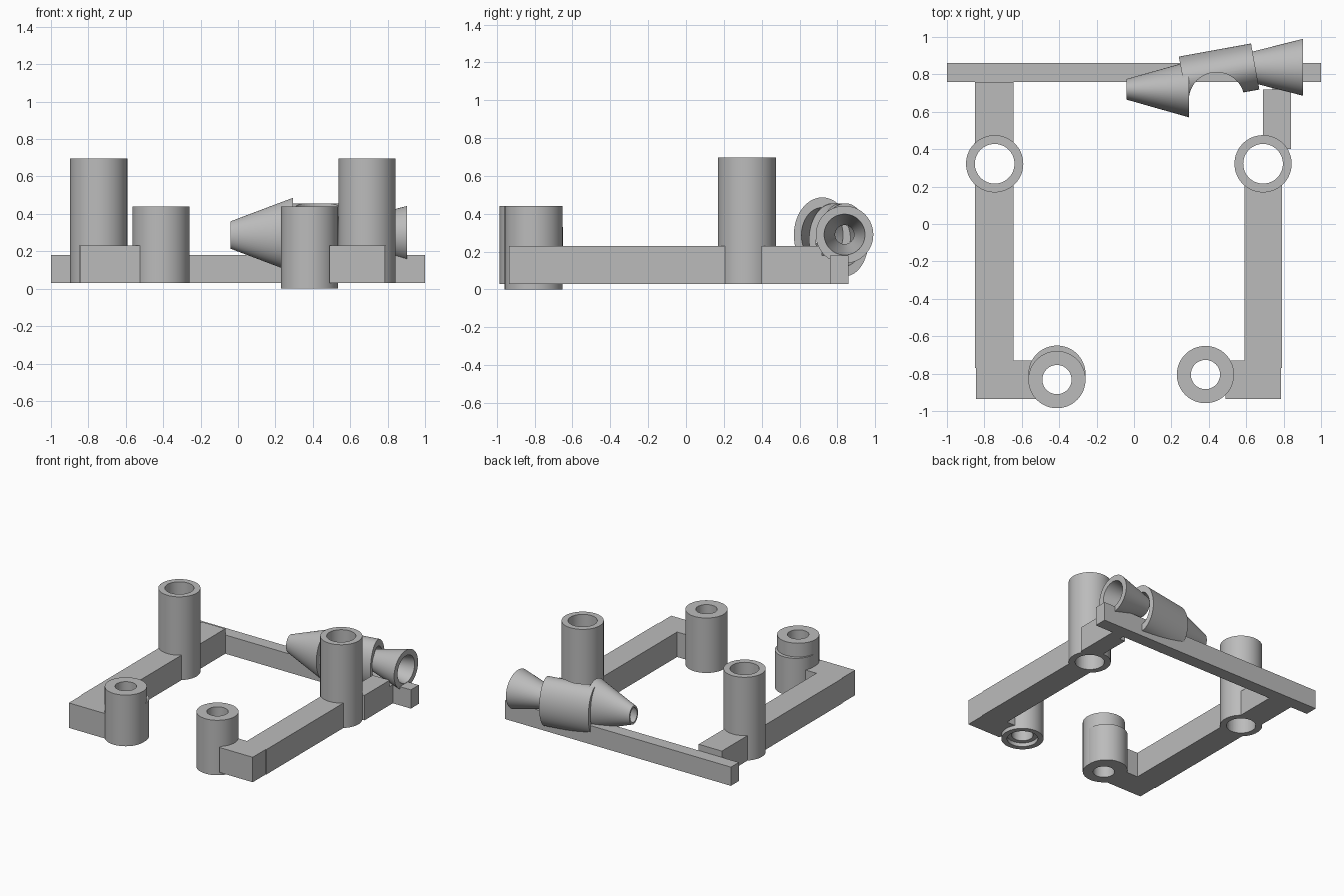
import bpy, bmesh, math
from mathutils import Matrix, Vector

if "Cube" in bpy.data.objects:
    bpy.data.objects.remove(bpy.data.objects["Cube"])

grey = bpy.data.materials.new("plain grey")
grey.use_nodes = True
colour = (0.5, 0.5, 0.5, 1)
grey.diffuse_color = colour
grey.node_tree.nodes["Principled BSDF"].inputs["Base Color"].default_value = colour


def finish(name, bm, smooth=False):
    bmesh.ops.recalc_face_normals(bm, faces=bm.faces)
    mesh = bpy.data.meshes.new(name)
    bm.to_mesh(mesh)
    bm.free()
    mesh.materials.append(grey)
    obj = bpy.data.objects.new(name, mesh)
    bpy.context.collection.objects.link(obj)
    if smooth:
        smooth_object(obj)
    return obj


def smooth_object(obj):
    bpy.ops.object.select_all(action='DESELECT')
    obj.select_set(True)
    bpy.context.view_layer.objects.active = obj
    bpy.ops.object.shade_smooth_by_angle(angle=math.radians(35))


def box(name, x, y, z):
    bm = bmesh.new()
    bmesh.ops.create_cube(bm, size=1)
    for v in bm.verts:
        for i, (lo, hi) in enumerate((x, y, z)):
            v.co[i] = lo if v.co[i] < 0 else hi
    return finish(name, bm)


def lathe(name, profile, matrix, smooth=True, sides=64):
    """Spin a closed (radius, height) loop around local z."""
    bm = bmesh.new()
    rings = []
    for r, h in profile:
        rings.append([bm.verts.new(matrix @ Vector((
            r * math.cos(2 * math.pi * i / sides),
            r * math.sin(2 * math.pi * i / sides), h))) for i in range(sides)])
    for a, b in zip(rings, rings[1:] + rings[:1]):
        for i in range(sides):
            j = (i + 1) % sides
            bm.faces.new((a[i], a[j], b[j], b[i]))
    return finish(name, bm, smooth)


def tube(name, x, y, z0, z1, outer, inner):
    return lathe(name, [(outer, z0), (outer, z1), (inner, z1), (inner, z0)],
                 Matrix.Translation((x, y, 0)))


def sleeve(name, start, end, outer, inner, stretch=1):
    """Hollow tapered sleeve; stretch makes its section taller than wide."""
    start, end = Vector(start), Vector(end)
    length = (end - start).length
    turn = math.atan2(end.y - start.y, end.x - start.x)
    # local z runs along the sleeve, local x points up or down
    matrix = (Matrix.Translation(start) @ Matrix.Rotation(turn, 4, 'Z')
              @ Matrix.Rotation(math.pi / 2, 4, 'Y') @ Matrix.Diagonal((stretch, 1, 1, 1)))
    return lathe(name, [(outer[0], 0), (outer[1], length),
                        (inner[1], length), (inner[0], 0)], matrix)


def drill(obj, x, y, radius, smooth=False):
    """Cut a vertical round hole right through an object."""
    bm = bmesh.new()
    bmesh.ops.create_cone(bm, cap_ends=True, segments=64, radius1=radius,
                          radius2=radius, depth=4,
                          matrix=Matrix.Translation((x, y, 0)))
    cutter = finish("hole_cutter", bm)
    cutter.hide_render = True
    mod = obj.modifiers.new("hole", 'BOOLEAN')
    mod.operation, mod.solver, mod.object = 'DIFFERENCE', 'EXACT', cutter
    bpy.ops.object.select_all(action='DESELECT')
    obj.select_set(True)
    bpy.context.view_layer.objects.active = obj
    bpy.ops.object.modifier_apply(modifier=mod.name)
    bpy.data.objects.remove(cutter)
    if smooth:
        smooth_object(obj)


OUT, WIDE, NARROW = 0.153, 0.106, 0.078
BASE, BEAM_TOP = 0.03, 0.23
beam_z = (BASE, BEAM_TOP)

# Frame: rear bar, side beams and front feet
box("rear_bar", (-1, 1), (0.76, 0.86), (BASE, 0.18))
right_beam = box("right_beam", (-0.85, -0.645), (-0.77, 0.76), beam_z)
right_foot = box("right_foot", (-0.845, -0.525), (-0.935, -0.73), beam_z)
left_beam = box("left_beam", (0.59, 0.79), (-0.77, 0.32), beam_z)
left_foot = box("left_foot", (0.49, 0.785), (-0.935, -0.73), beam_z)
left_link = box("left_link", (0.69, 0.84), (0.40, 0.72), beam_z)
box("left_link_tab", (0.74, 0.84), (0.72, 0.76), (BASE, 0.18))

# Tall posts
tube("right_tall_post", -0.745, 0.322, BASE, 0.697, OUT, WIDE)
tube("left_tall_post", 0.69, 0.322, BASE, 0.697, OUT, WIDE)
drill(right_beam, -0.745, 0.322, WIDE)
drill(left_beam, 0.69, 0.322, WIDE)
drill(left_link, 0.69, 0.322, WIDE)

# Short front posts; the right one has an offset collar around its lower part
tube("right_short_post", -0.412, -0.832, BASE, 0.44, OUT, NARROW)
collar = lathe("right_post_collar", [(OUT, BASE), (OUT, 0.33), (0.12, 0.33), (0.12, BASE)],
               Matrix.Translation((-0.412, -0.803, 0)))
drill(collar, -0.412, -0.832, NARROW, True)
drill(right_foot, -0.412, -0.832, NARROW)

# Left short post is counterbored from below
lathe("left_short_post", [(OUT, 0), (OUT, 0.44), (NARROW, 0.44),
                          (NARROW, 0.03), (0.112, 0.03), (0.112, 0)],
      Matrix.Translation((0.382, -0.805, 0)))
drill(left_foot, 0.382, -0.805, NARROW)

# Nozzle assembly: tapered nose, notched body and flared bell
sleeve("nozzle_nose", (-0.04, 0.72, 0.287), (0.295, 0.72, 0.287),
       (0.055, 0.15), (0.043, 0.11), 1.33)
body = sleeve("nozzle_body", (0.262, 0.772, 0.263), (0.648, 0.842, 0.263),
              (0.125, 0.125), (0.09, 0.09), 1.54)
drill(body, 0.442, 0.662, 0.149, True)
sleeve("nozzle_bell", (0.62, 0.838, 0.29), (0.903, 0.838, 0.29),
       (0.08, 0.152), (0.05, 0.108))
